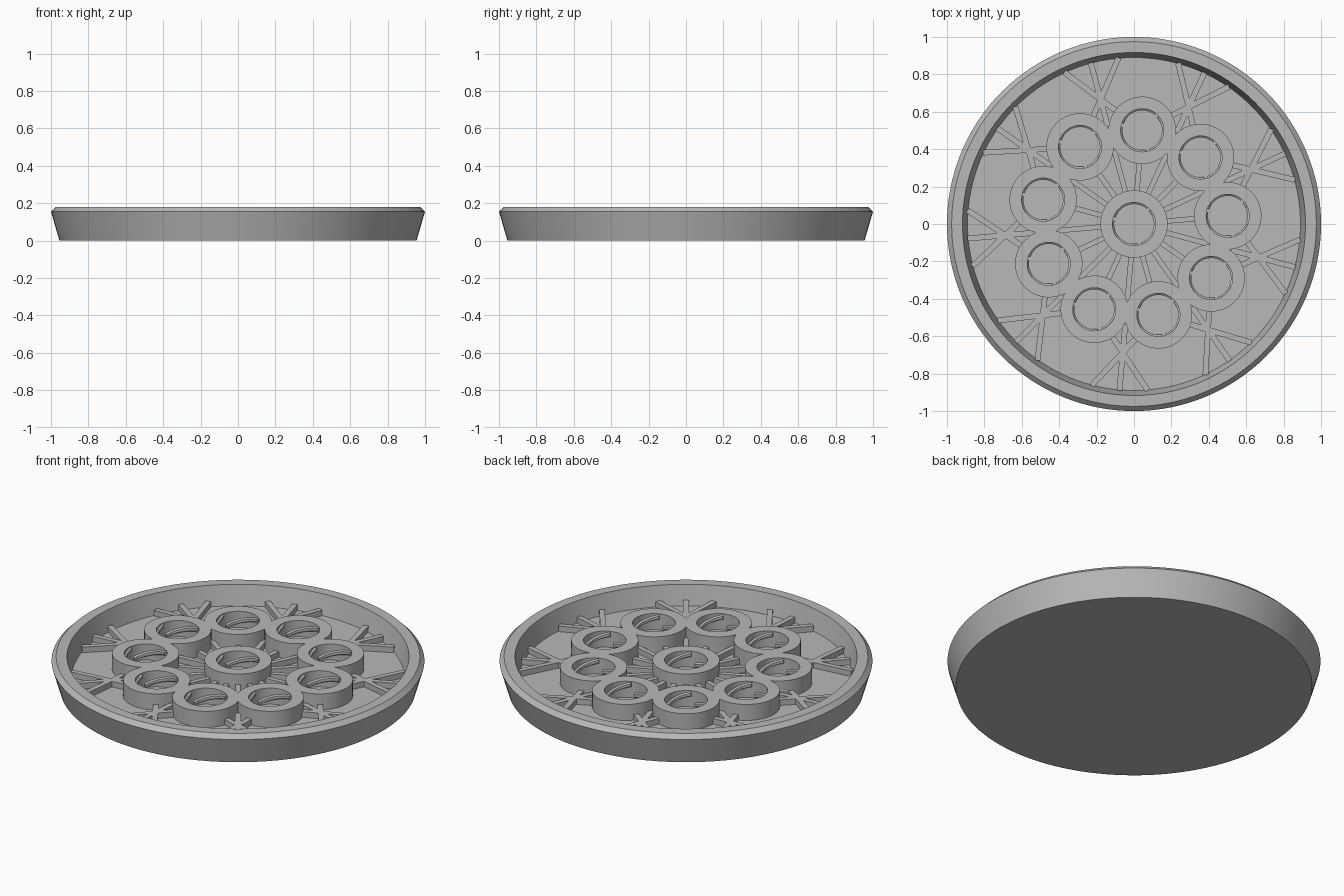
import bpy, bmesh, math
from math import cos, sin, radians, pi
from mathutils import Vector, Matrix

if "Cube" in bpy.data.objects:
    bpy.data.objects.remove(bpy.data.objects["Cube"], do_unlink=True)

grey = bpy.data.materials.new("plain grey")
grey.use_nodes = True
colour = (0.48, 0.48, 0.48, 1)
grey.diffuse_color = colour
grey.node_tree.nodes["Principled BSDF"].inputs["Base Color"].default_value = colour

FLOOR, SPOKE_TOP, RING_TOP = 0.065, 0.098, 0.16
HOLE, RING, ORBIT, CROSS, WALL = 0.115, 0.18, 0.503, 0.69, 0.893


def finish(name, bm, smooth=True):
    bmesh.ops.remove_doubles(bm, verts=bm.verts, dist=1e-5)
    bmesh.ops.recalc_face_normals(bm, faces=bm.faces)
    mesh = bpy.data.meshes.new(name)
    bm.to_mesh(mesh)
    bm.free()
    mesh.materials.append(grey)
    obj = bpy.data.objects.new(name, mesh)
    bpy.context.collection.objects.link(obj)
    if smooth:
        bpy.ops.object.select_all(action='DESELECT')
        obj.select_set(True)
        bpy.context.view_layer.objects.active = obj
        bpy.ops.object.shade_smooth_by_angle(angle=radians(30))
    return obj


def lathe(name, profile, steps, closed):
    bm = bmesh.new()
    verts = [bm.verts.new((r, 0, z)) for r, z in profile]
    pairs = list(zip(verts, verts[1:]))
    if closed:
        pairs.append((verts[-1], verts[0]))
    edges = [bm.edges.new(p) for p in pairs]
    bmesh.ops.spin(bm, geom=verts + edges, cent=(0, 0, 0), axis=(0, 0, 1),
                   angle=2 * pi, steps=steps, use_merge=True)
    return finish(name, bm)


def polar(r, degrees):
    a = radians(degrees)
    return Vector((r * cos(a), r * sin(a), 0))


def add_bar(bm, start, end, width=0.03):
    # Rectangular bar lying on the tray floor
    d = end - start
    mid = (start + end) / 2
    mid.z = (FLOOR - 0.01 + SPOKE_TOP) / 2
    mat = (Matrix.Translation(mid) @ Matrix.Rotation(math.atan2(d.y, d.x), 4, 'Z')
           @ Matrix.Diagonal((d.length, width, SPOKE_TOP - FLOOR + 0.01, 1)))
    bmesh.ops.create_cube(bm, size=1, matrix=mat)


def reach_wall(start, through):
    # Extend a line until it meets the inner wall
    d = (through - start).normalized()
    b = start.dot(d)
    return start + d * (-b + math.sqrt(b * b - start.length_squared + WALL ** 2))


# Round tray with flared side and raised lip
lathe("tray", [(0, 0), (0.955, 0), (1, 0.155), (0.975, 0.18), (0.917, 0.18),
               (0.89, FLOOR), (0, FLOOR)], 128, False)

# Socket rings: one in the middle, nine around it
ring = lathe("socket_ring", [(HOLE, FLOOR - 0.01), (RING, FLOOR - 0.01),
                             (RING, RING_TOP), (HOLE, RING_TOP)], 64, True)

# Slanted thread ridges inside a socket
bm = bmesh.new()
section = [(HOLE + 0.003, -0.016), (HOLE - 0.009, -0.008),
           (HOLE - 0.009, 0.008), (HOLE + 0.003, 0.016)]
for start in range(3):
    rows = []
    for i in range(17):
        t = i / 16
        a = radians(start * 120 + 40 - 110 * t)
        z = 0.08 + 0.062 * t
        rows.append([bm.verts.new((r * cos(a), r * sin(a), z + dz)) for r, dz in section])
    for lower, upper in zip(rows, rows[1:]):
        for k in range(4):
            n = (k + 1) % 4
            bm.faces.new((lower[k], lower[n], upper[n], upper[k]))
    bm.faces.new(rows[0])
    bm.faces.new(rows[-1])
thread = finish("socket_thread", bm)

sockets = [polar(ORBIT, 5 + 40 * i) for i in range(9)]
for place in sockets:
    for part in (ring, thread):
        copy = part.copy()
        copy.location = place
        bpy.context.collection.objects.link(copy)

# Radial spokes around the middle socket
bm = bmesh.new()
for i in range(18):
    far = 0.34 if i % 2 == 0 else 0.44
    add_bar(bm, polar(RING - 0.02, 5 + 20 * i), polar(far, 5 + 20 * i), 0.028)
finish("inner_spokes", bm, False)

# Crossing braces between the outer sockets and the wall
bm = bmesh.new()
for i in range(9):
    crossing = polar(CROSS, 25 + 40 * i)
    add_bar(bm, polar(0.54, 25 + 40 * i), polar(WALL, 25 + 40 * i))
    for place in (sockets[i], sockets[(i + 1) % 9]):
        toward = (crossing - place).normalized()
        add_bar(bm, place + toward * (RING - 0.03), reach_wall(place, crossing))
finish("outer_braces", bm, False)
